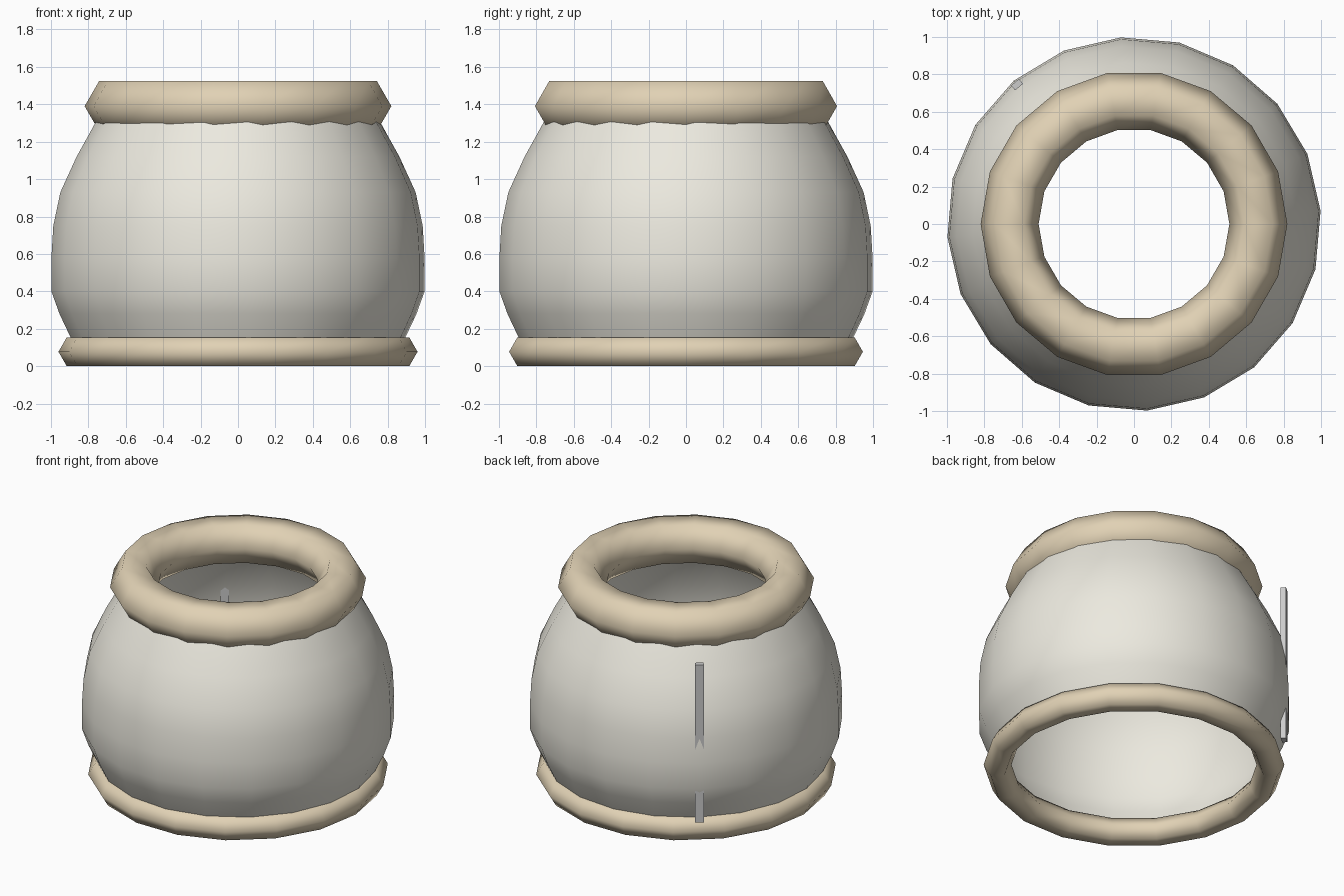
import bpy, bmesh
from math import cos, sin, pi, radians

if "Cube" in bpy.data.objects:
    bpy.data.objects.remove(bpy.data.objects["Cube"])


def material(name, rgb):
    m = bpy.data.materials.new(name)
    m.diffuse_color = (*rgb, 1)
    m.use_nodes = True
    m.node_tree.nodes["Principled BSDF"].inputs["Base Color"].default_value = m.diffuse_color
    return m


def lathe(name, profile, sides, start, mat, closed):
    """Spin (radius, z) points around z into a smooth surface."""
    bm = bmesh.new()
    rings = []
    for r, z in profile:
        rings.append([bm.verts.new((r * cos(start + 2 * pi * i / sides),
                                    r * sin(start + 2 * pi * i / sides), z))
                      for i in range(sides)])
    pairs = list(zip(rings, rings[1:]))
    if closed:
        pairs.append((rings[-1], rings[0]))
    for a, b in pairs:
        for i in range(sides):
            j = (i + 1) % sides
            bm.faces.new((a[i], a[j], b[j], b[i])).smooth = True
    me = bpy.data.meshes.new(name)
    bm.to_mesh(me)
    bm.free()
    me.materials.append(mat)
    ob = bpy.data.objects.new(name, me)
    bpy.context.collection.objects.link(ob)
    return ob


def ring(name, major, minor, z, mat):
    section = [(major + minor * cos(k * pi / 3), z + minor * sin(k * pi / 3))
               for k in range(6)]
    return lathe(name, section, 18, 0, mat, True)


cream = material("cream", (0.84, 0.82, 0.74))
tan = material("tan", (0.75, 0.64, 0.46))

# open bulging shell, 20 sides
lathe("pot_body", [(0.86, 0.08), (0.90, 0.16), (0.957, 0.28), (1.0, 0.40),
                   (1.0, 0.58), (0.99, 0.75), (0.952, 0.93), (0.865, 1.12),
                   (0.765, 1.30), (0.71, 1.39)],
      20, radians(4), cream, False)

# hexagonal-section rims
ring("top_rim", 0.665, 0.155, 1.39, tan)
ring("base_rim", 0.871, 0.089, 0.077, tan)

# thin upright strip at the back left
a = radians(130)
bpy.ops.mesh.primitive_cube_add(size=1, location=(0.973 * cos(a), 0.973 * sin(a), 0.715),
                                rotation=(0, 0, a))
strip = bpy.context.object
strip.name = "back_strip"
strip.scale = (0.034, 0.055, 1.11)
